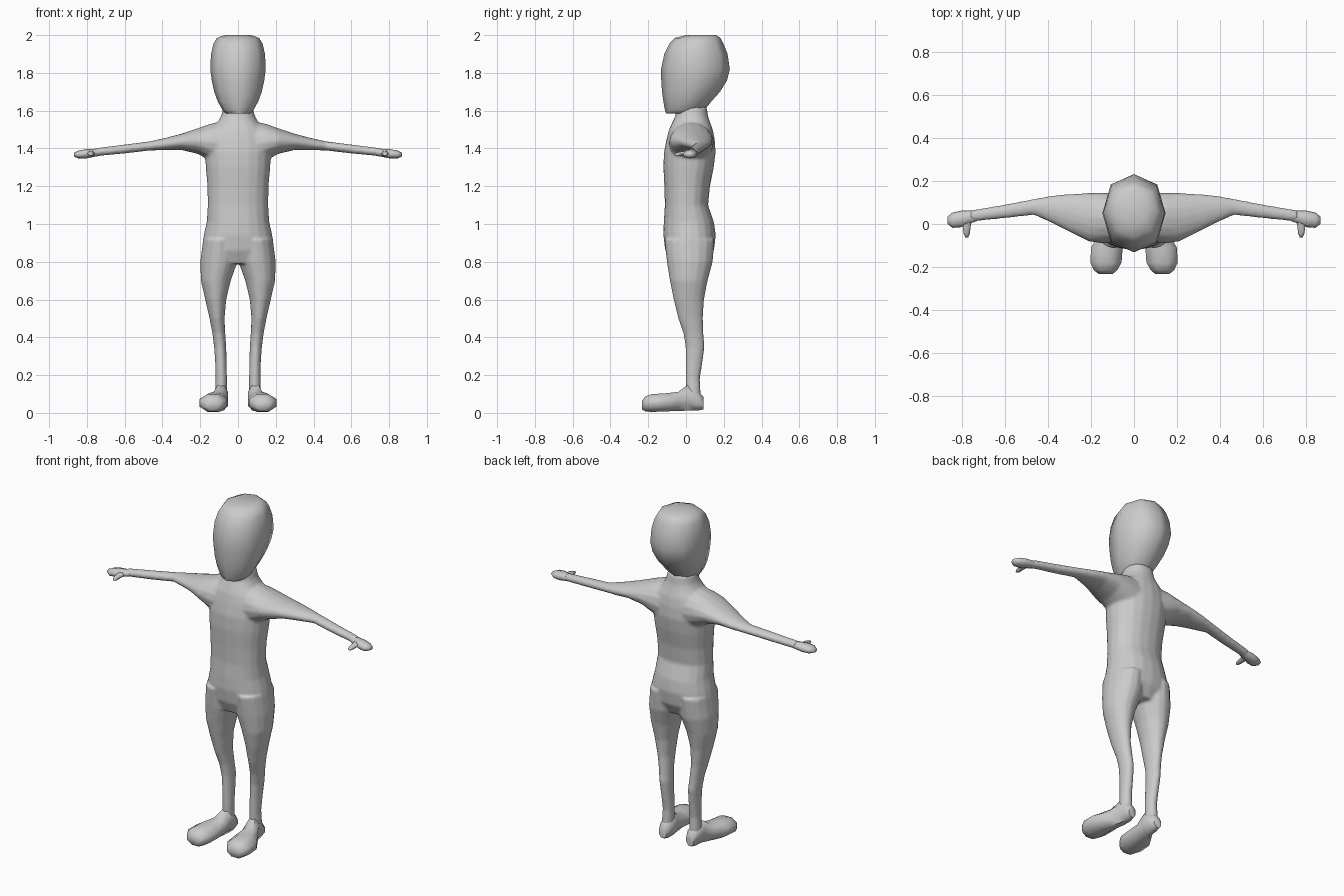
import bpy, bmesh
from math import sin, cos, pi, radians
from mathutils import Vector


def section(axis, pos, a, b, sides, power=2.0, offset=False):
    """Ring across an axis; a and b are the (min, max) extents of the other two axes."""
    pts = []
    grow = 1 / cos(pi / sides) if offset else 1
    for i in range(sides):
        t = 2 * pi * (i + (0.5 if offset else 0)) / sides
        c, s = cos(t) * grow, sin(t) * grow
        c = abs(c) ** (2 / power) * (1 if c > 0 else -1)
        s = abs(s) ** (2 / power) * (1 if s > 0 else -1)
        u = (a[0] + a[1]) / 2 + c * (a[1] - a[0]) / 2
        v = (b[0] + b[1]) / 2 + s * (b[1] - b[0]) / 2
        pts.append(Vector({'x': (pos, u, v), 'y': (u, pos, v), 'z': (u, v, pos)}[axis]))
    return pts


def loft(bm, rings, side=1):
    loops = [[bm.verts.new((p.x * side, p.y, p.z)) for p in r] for r in rings]
    n = len(loops[0])
    for r0, r1 in zip(loops, loops[1:]):
        for i in range(n):
            bm.faces.new((r0[i], r0[(i + 1) % n], r1[(i + 1) % n], r1[i]))
    bm.faces.new(loops[0])
    bm.faces.new(loops[-1])


def finish(bm, name, angle=55):
    bmesh.ops.recalc_face_normals(bm, faces=bm.faces)
    me = bpy.data.meshes.new(name)
    bm.to_mesh(me)
    bm.free()
    ob = bpy.data.objects.new(name, me)
    bpy.context.collection.objects.link(ob)
    bpy.ops.object.select_all(action='DESELECT')
    ob.select_set(True)
    bpy.context.view_layer.objects.active = ob
    bpy.ops.object.shade_smooth_by_angle(angle=radians(angle))
    return ob


# torso: height, half width, front, back
TORSO = [(1.62, .078, -.05, .11), (1.57, .09, -.057, .117), (1.54, .108, -.072, .127),
         (1.50, .145, -.09, .142), (1.45, .168, -.103, .152), (1.38, .175, -.117, .157),
         (1.30, .171, -.12, .147), (1.20, .162, -.115, .127), (1.10, .16, -.112, .117),
         (1.01, .166, -.118, .148), (.94, .182, -.12, .158), (.86, .188, -.11, .148),
         (.79, .15, -.08, .11)]
# arm: x, (y range), (z range)
ARM = [(.08, (-.09, .145), (1.30, 1.545)), (.15, (-.09, .147), (1.335, 1.53)),
       (.21, (-.082, .145), (1.37, 1.508)), (.30, (-.038, .14), (1.392, 1.478)),
       (.38, (.003, .133), (1.391, 1.457)), (.465, (.042, .117), (1.389, 1.438)),
       (.60, (.027, .091), (1.373, 1.421)), (.76, (.011, .064), (1.358, 1.401))]
# leg: z, (x range), (y range)
LEG = [(.92, (.0, .185), (-.115, .152)), (.80, (.002, .2), (-.102, .142)),
       (.70, (.038, .197), (-.086, .115)), (.60, (.062, .174), (-.066, .096)),
       (.50, (.071, .151), (-.042, .09)), (.42, (.067, .136), (-.014, .093)),
       (.35, (.062, .127), (-.003, .099)), (.27, (.06, .121), (-.002, .088)),
       (.18, (.058, .119), (-.002, .074)), (.07, (.058, .124), (.0, .08))]

# torso, arms and legs fused into one smooth skin
bm = bmesh.new()
loft(bm, [section('z', z, (-w, w), (f, b), 20, 2.2) for z, w, f, b in TORSO])
for s in (1, -1):
    loft(bm, [section('x', x, y, z, 16) for x, y, z in ARM], s)
    loft(bm, [section('z', z, x, y, 16) for z, x, y in LEG], s)
body = finish(bm, "body", 180)
remesh = body.modifiers.new("fuse", 'REMESH')
remesh.mode = 'VOXEL'
remesh.voxel_size = .008
remesh.use_smooth_shade = True
smooth = body.modifiers.new("soften", 'SMOOTH')
smooth.factor = .5
smooth.iterations = 6

# head: z, half width, front, back
HEAD = [(1.585, .065, -.105, .06), (1.605, .083, -.112, .10), (1.65, .108, -.12, .135),
        (1.70, .126, -.127, .18), (1.76, .139, -.131, .217), (1.82, .147, -.132, .232),
        (1.90, .143, -.115, .22), (1.955, .13, -.088, .198), (1.985, .112, -.06, .182),
        (2.0, .07, .0, .16)]
bm = bmesh.new()
loft(bm, [section('z', z, (-w, w), (f, b), 8, 2.25) for z, w, f, b in HEAD])
finish(bm, "head", 60)

# hand: x, (y range), (z range); thumb: y, (x range), (z range)
HAND = [(.73, (.014, .062), (1.361, 1.40)), (.77, (.0, .062), (1.354, 1.397)),
        (.805, (-.015, .062), (1.347, 1.396)), (.845, (-.018, .053), (1.347, 1.389)),
        (.868, (.0, .035), (1.357, 1.378))]
THUMB = [(.02, (.755, .80), (1.36, 1.39)), (-.02, (.762, .797), (1.358, 1.386)),
         (-.045, (.764, .793), (1.357, 1.38)), (-.062, (.772, .786), (1.361, 1.373))]
# foot: y, (x range), (z range)
FOOT = [(.092, (.066, .114), (.018, .085)), (.06, (.053, .126), (.012, .12)),
        (.01, (.052, .13), (.012, .15)), (-.04, (.054, .158), (.01, .112)),
        (-.11, (.053, .2), (.008, .103)), (-.18, (.058, .203), (.005, .1)),
        (-.215, (.078, .187), (.008, .088)), (-.232, (.098, .165), (.018, .065))]
for s, label in ((1, "left"), (-1, "right")):
    bm = bmesh.new()
    loft(bm, [section('x', x, y, z, 8) for x, y, z in HAND], s)
    loft(bm, [section('y', y, x, z, 6) for y, x, z in THUMB], s)
    finish(bm, label + "_hand", 70)
    bm = bmesh.new()
    loft(bm, [section('y', y, x, z, 8, 2.0, True) for y, x, z in FOOT], s)
    finish(bm, label + "_foot", 55)
